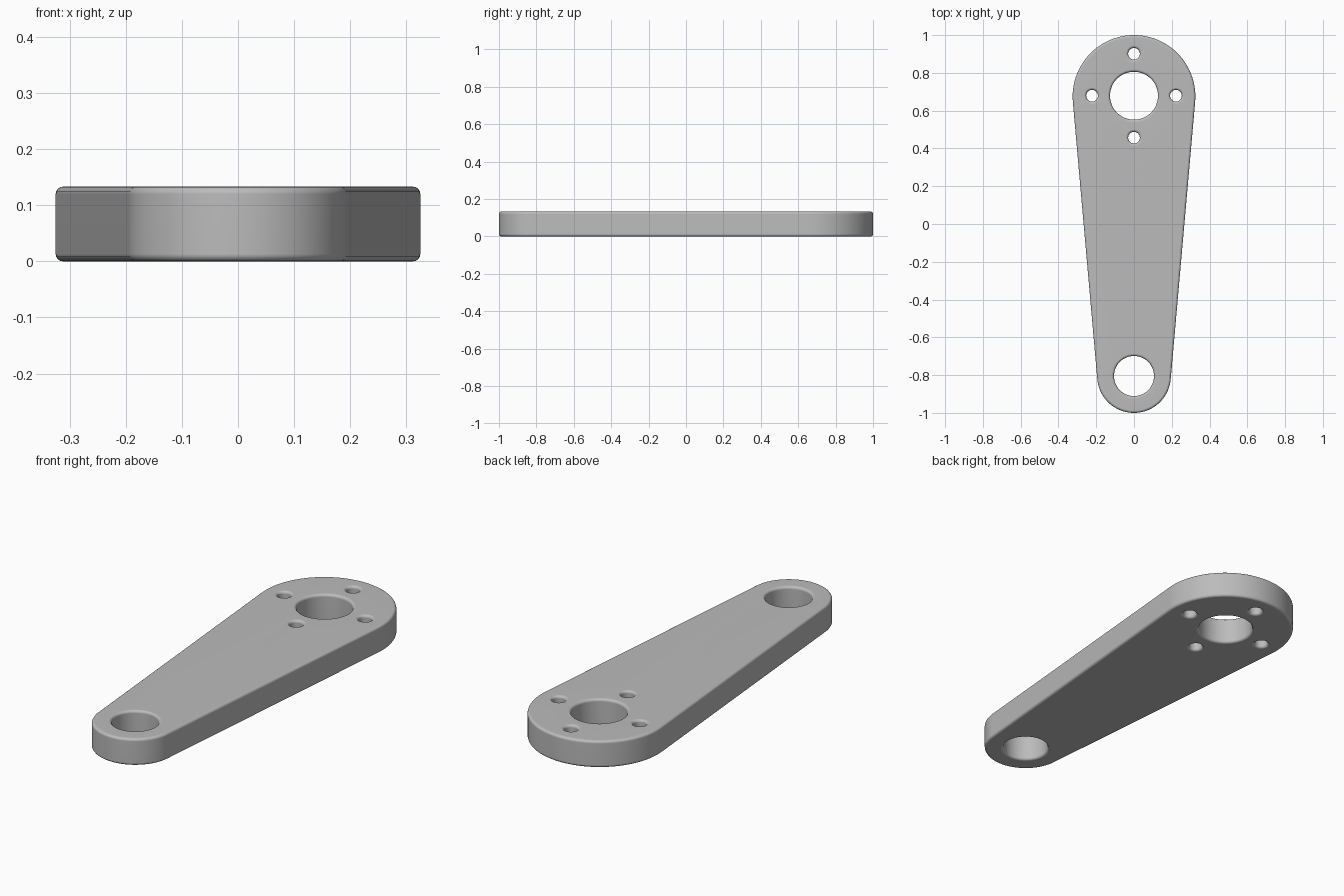
import bpy, bmesh
from math import sin, cos, pi, asin

cube = bpy.data.objects.get("Cube")
if cube:
    bpy.data.objects.remove(cube)

HEIGHT, FILLET, STEPS = 0.133, 0.013, 4
BIG_Y, BIG_R = 0.675, 0.325
SMALL_Y, SMALL_R = -0.805, 0.195


def arc(cx, cy, r, start, end, n):
    return [(cx + r * cos(start + (end - start) * i / n),
             cy + r * sin(start + (end - start) * i / n)) for i in range(n + 1)]


# Arm outline: two end arcs joined by their common tangents
def outline(inset):
    tilt = asin((BIG_R - SMALL_R) / (BIG_Y - SMALL_Y))
    return (arc(0, BIG_Y, BIG_R - inset, -tilt, pi + tilt, 48)
            + arc(0, SMALL_Y, SMALL_R - inset, pi + tilt, 2 * pi - tilt, 40))


# Round hole, wound the other way so its wall faces inward
def hole(x, y, r, n):
    return lambda inset: arc(x, y, r + inset, 2 * pi, 0, n)[:-1]


# Wall section from bottom to top as (inset, z), with rounded rims
turns = [pi / 2 * i / STEPS for i in range(STEPS + 1)]
lower = [(FILLET * (1 - sin(t)), FILLET * (1 - cos(t))) for t in turns]
section = lower + [(d, HEIGHT - z) for d, z in reversed(lower)]

bolt = 0.222
contours = [outline, hole(0, BIG_Y + 0.004, 0.127, 48), hole(0, SMALL_Y, 0.106, 48)]
contours += [hole(x, BIG_Y + 0.004 + y, 0.031, 24)
             for x, y in ((bolt, 0), (-bolt, 0), (0, bolt), (0, -bolt))]

# Walls of the outline and every hole
bm = bmesh.new()
rims = {0: [], -1: []}
for contour in contours:
    rings = [[bm.verts.new((x, y, z)) for x, y in contour(d)] for d, z in section]
    for a, b in zip(rings, rings[1:]):
        for i in range(len(a)):
            j = (i + 1) % len(a)
            bm.faces.new((a[i], a[j], b[j], b[i]))
    for end in rims:
        ring = rings[end]
        rims[end] += [bm.edges.get((ring[i - 1], ring[i])) for i in range(len(ring))]

# Flat bottom and top with the holes left open
for end, direction in ((0, -1), (-1, 1)):
    bmesh.ops.triangle_fill(bm, use_beauty=True, edges=rims[end], normal=(0, 0, direction))
bmesh.ops.recalc_face_normals(bm, faces=bm.faces)

mesh = bpy.data.meshes.new("lever_arm")
bm.to_mesh(mesh)
bm.free()
arm = bpy.data.objects.new("lever_arm", mesh)
bpy.context.collection.objects.link(arm)

# Grey metal
grey = bpy.data.materials.new("grey_metal")
grey.use_nodes = True
colour = (0.5, 0.5, 0.5, 1)
grey.diffuse_color = colour
grey.node_tree.nodes["Principled BSDF"].inputs["Base Color"].default_value = colour
mesh.materials.append(grey)

# Smooth rims, flat caps
bpy.context.view_layer.objects.active = arm
arm.select_set(True)
bpy.ops.object.shade_smooth_by_angle(angle=pi / 6)
weighted = arm.modifiers.new("weighted_normals", 'WEIGHTED_NORMAL')
weighted.keep_sharp = True
